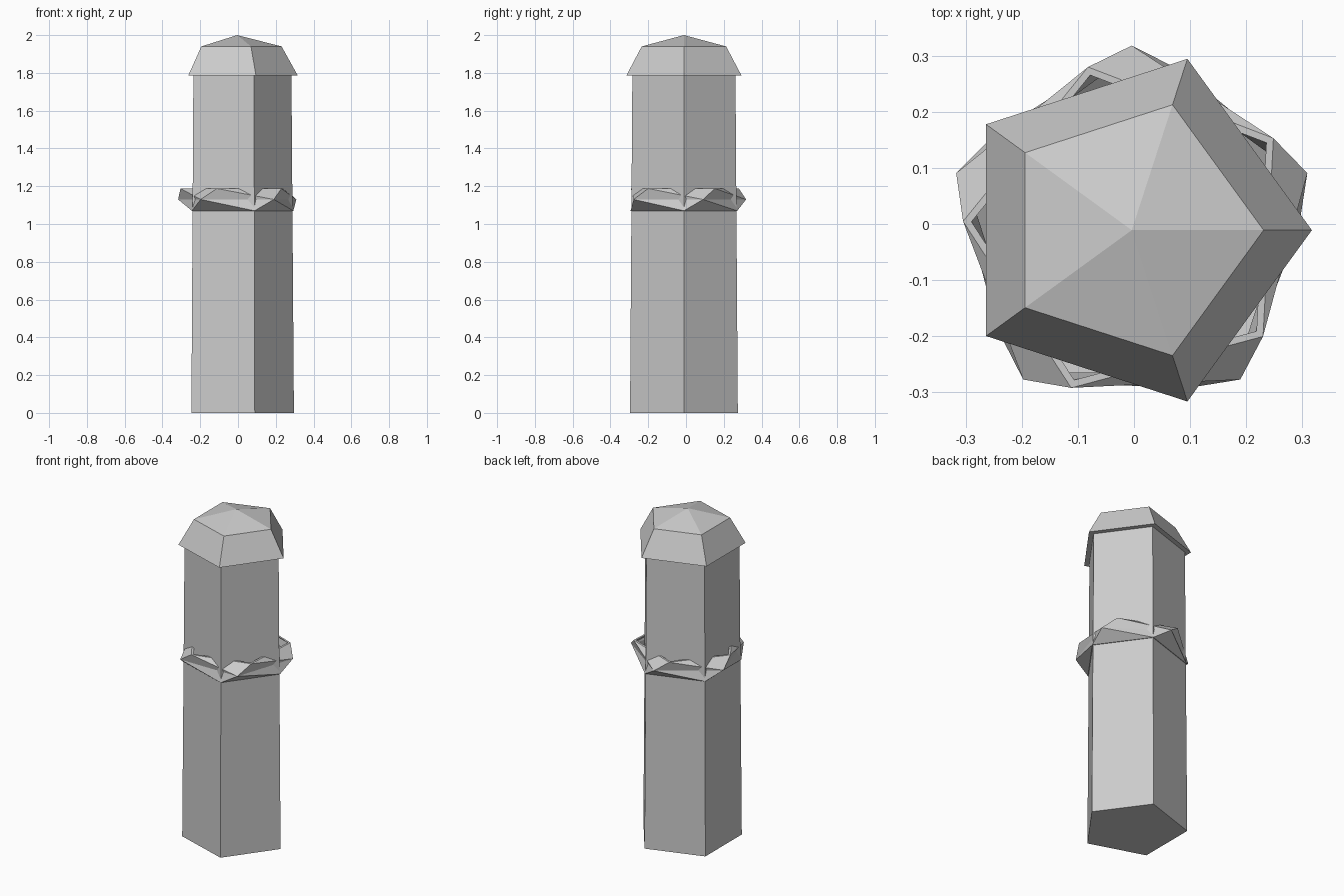
import bpy
from math import radians, cos, sin

if "Cube" in bpy.data.objects:
    bpy.data.objects.remove(bpy.data.objects["Cube"])

CX, CY = -0.004, -0.011


def pentagon(radius, z, turn=0):
    return [(CX + radius * cos(radians(turn + 72 * i)),
             CY + radius * sin(radians(turn + 72 * i)), z) for i in range(5)]


def loft(name, loops, bottom=False, top=None, closed=False):
    """Join five-sided loops; 'closed' joins the last loop to the first."""
    verts = [v for loop in loops for v in loop]
    faces = []
    count = len(loops)
    for k in range(count if closed else count - 1):
        a, b = 5 * k, 5 * ((k + 1) % count)
        for i in range(5):
            j = (i + 1) % 5
            if closed and k < count // 2:      # outer twisted side
                faces += [(a + i, a + j, b + i), (a + j, b + j, b + i)]
            elif closed and count // 2 <= k < count - 1 and k != count // 2 - 1:
                faces += [(a + i, a + j, b + j), (a + i, b + j, b + i)]
            else:
                faces.append((a + i, a + j, b + j, b + i))
    if bottom:
        faces.append((4, 3, 2, 1, 0))
    if top is not None:
        verts.append((CX, CY, top))
        last = 5 * (count - 1)
        faces += [(last + i, last + (i + 1) % 5, len(verts) - 1) for i in range(5)]
    mesh = bpy.data.meshes.new(name)
    mesh.from_pydata(verts, [], faces)
    mesh.update()
    obj = bpy.data.objects.new(name, mesh)
    bpy.context.collection.objects.link(obj)
    return obj


# Slightly tapered five-sided shaft
loft("shaft", [pentagon(0.30, 0), pentagon(0.287, 1.79)], bottom=True, top=1.8)

# Overhanging cap with a shallow point
loft("cap", [pentagon(0.321, 1.785), pentagon(0.235, 1.94)], bottom=True, top=2.0)

# Twisted band: outer loops going up, then inner loops coming back down
outer = [(0.297, 1.07, 0), (0.329, 1.13, 18), (0.301, 1.188, 33)]
inner = [(r - 0.015, z, t) for r, z, t in reversed(outer)]
loft("twisted_band", [pentagon(*p) for p in outer + inner], closed=True)
